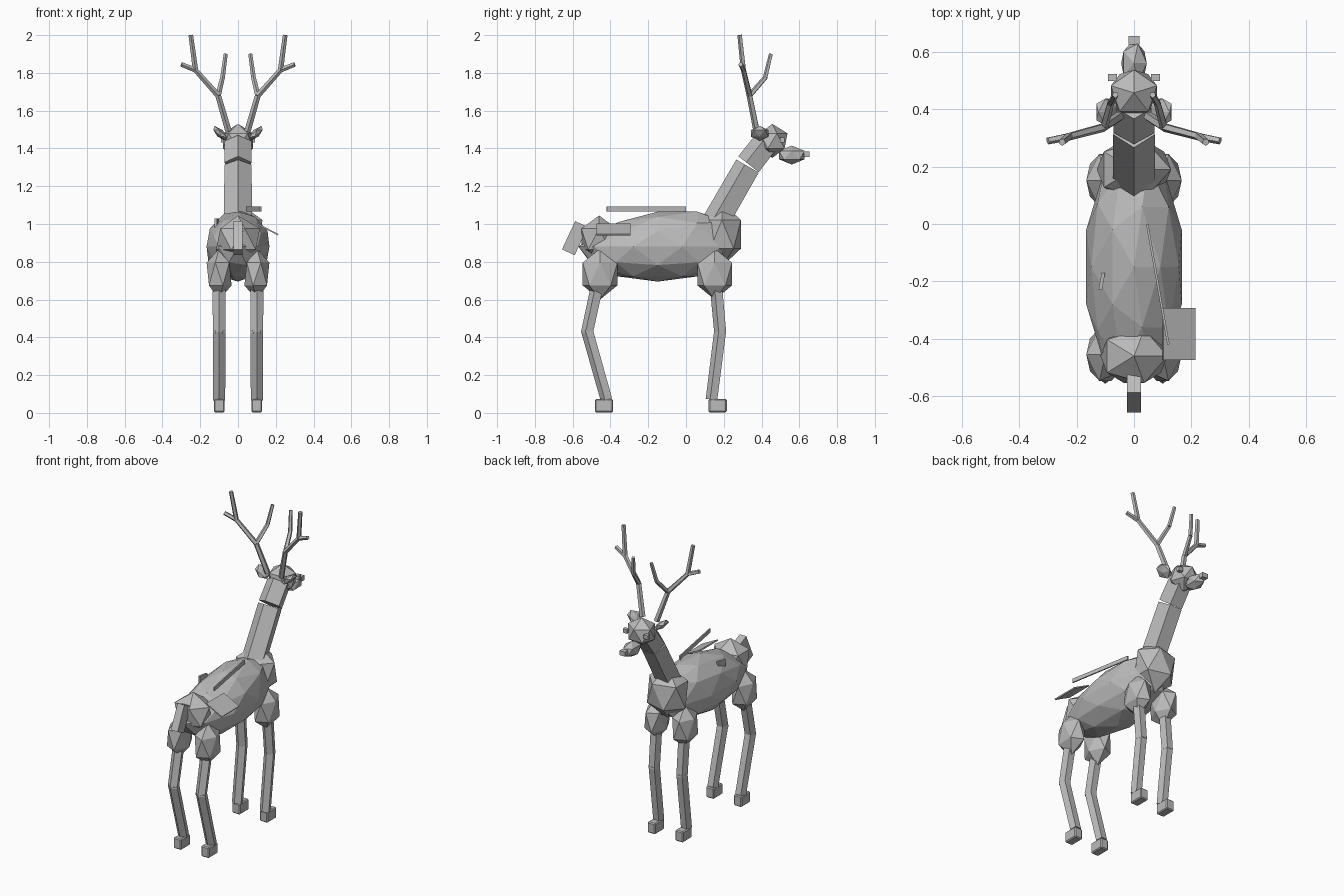
import bpy, bmesh, math
from mathutils import Vector, Matrix

if "Cube" in bpy.data.objects:
    bpy.data.objects.remove(bpy.data.objects["Cube"])

grey = bpy.data.materials.new("soft grey")
grey.diffuse_color = (0.5, 0.5, 0.5, 1)
grey.use_nodes = True
grey.node_tree.nodes["Principled BSDF"].inputs["Base Color"].default_value = grey.diffuse_color


def finish(name, bm):
    bmesh.ops.recalc_face_normals(bm, faces=bm.faces)
    me = bpy.data.meshes.new(name)
    bm.to_mesh(me)
    bm.free()
    me.materials.append(grey)
    ob = bpy.data.objects.new(name, me)
    bpy.context.collection.objects.link(ob)
    return ob


def blob(name, loc, radii, sub=1, rot=Matrix.Identity(4), mirror=False):
    """Faceted, scaled icosphere."""
    bm = bmesh.new()
    bmesh.ops.create_icosphere(bm, subdivisions=sub, radius=1)
    m = Matrix.Translation(loc) @ rot @ Matrix.Diagonal((*radii, 1))
    bm.transform(m)
    if mirror:
        bm.transform(Matrix.Scale(-1, 4, (1, 0, 0)))
    return finish(name, bm)


def box(name, loc, size, rot=Matrix.Identity(4), bevel=0):
    bm = bmesh.new()
    bmesh.ops.create_cube(bm, size=1)
    bm.transform(Matrix.Translation(loc) @ rot @ Matrix.Diagonal((*size, 1)))
    if bevel:
        bmesh.ops.bevel(bm, geom=bm.edges[:], offset=bevel, segments=1, affect='EDGES')
    return finish(name, bm)


def rods(name, segments, sides=5):
    """Straight prisms between point pairs, ridge turned to the rear."""
    bm = bmesh.new()
    for a, b, r0, r1 in segments:
        a, b = Vector(a), Vector(b)
        z = (b - a).normalized()
        y = Vector((0, -1, 0))
        y = (y - z * y.dot(z)).normalized()
        x = y.cross(z)
        m = Matrix((x, y, z)).transposed().to_4x4()
        m.translation = (a + b) / 2
        bmesh.ops.create_cone(bm, cap_ends=True, segments=sides, radius1=r0,
                              radius2=r1, depth=(b - a).length, matrix=m)
    return finish(name, bm)


# Body, with its upper half rising slightly towards the shoulders
body = blob("body", (0, -0.15, 0.88), (0.175, 0.42, 0.185), 2)
for v in body.data.vertices:
    if v.co.z > 0.9:
        v.co.z += 0.055 * (v.co.y + 0.15) / 0.42
blob("chest", (0, 0.19, 0.945), (0.145, 0.118, 0.17))
blob("rump", (0, -0.46, 0.92), (0.13, 0.11, 0.125))

# Tail
box("tail", (0, -0.588, 0.925), (0.048, 0.074, 0.165),
    Matrix.Rotation(math.radians(-25), 4, 'X'))

# Neck in two pieces
rods("neck_lower", [((0, 0.12, 0.935), (0, 0.332, 1.303), 0.078, 0.076)])
rods("neck_upper", [((0, 0.337, 1.312), (0, 0.425, 1.425), 0.076, 0.074)])

# Head, muzzle and nose
blob("head", (0, 0.457, 1.44), (0.08, 0.105, 0.09), 1,
     Matrix.Rotation(math.radians(90), 4, 'Z') @ Matrix.Diagonal((1.12, 0.9, 1, 1)))
blob("muzzle", (0, 0.56, 1.365), (0.05, 0.08, 0.05), 1)
box("nose", (0, 0.64, 1.37), (0.04, 0.03, 0.03))

for s, side in ((-1, "left"), (1, "right")):
    # Eyes and ears
    box(side + "_eye", (s * 0.075, 0.51, 1.445), (0.03, 0.024, 0.026))
    blob(side + "_ear", (0.095, 0.39, 1.48), (0.054, 0.055, 0.022), 1,
         Matrix.Rotation(math.radians(-42), 4, 'Y'), mirror=s < 0)

    # Antlers: main beam, upright and outer tips, inner tine
    fork = (s * 0.105, 0.337, 1.68)
    crown = (s * 0.225, 0.305, 1.815)
    elbow = (s * 0.082, 0.42, 1.775)
    rods(side + "_antler", [
        ((s * 0.05, 0.375, 1.49), fork, 0.018, 0.016),
        (fork, crown, 0.016, 0.014),
        (crown, (s * 0.30, 0.29, 1.845), 0.014, 0.013),
        (crown, (s * 0.25, 0.285, 2.0), 0.015, 0.013),
        (fork, elbow, 0.015, 0.013),
        (elbow, (s * 0.065, 0.45, 1.90), 0.013, 0.011)])

    # Legs: thigh, two straight shanks and a hoof
    for end, thigh, top, knee, ankle, hoof in (
            ("front", 0.152, 0.163, 0.185, 0.138, 0.168),
            ("hind", -0.455, -0.47, -0.522, -0.418, -0.435)):
        part = f"{end}_{side}_"
        x = s * 0.1
        blob(part + "thigh", (0.1, thigh, 0.735), (0.074, 0.108, 0.135), 1, mirror=s < 0)
        rods(part + "leg", [((x, top, 0.66), (x, knee, 0.42), 0.036, 0.035),
                            ((x, knee, 0.44), (x, ankle, 0.07), 0.035, 0.034)])
        box(part + "hoof", (x, hoof, 0.038), (0.056, 0.096, 0.07), bevel=0.006)

# Thin plates lying along the back and flanks
box("back_strip", (0.083, -0.21, 1.08), (0.008, 0.425, 0.025),
    Matrix.Rotation(math.radians(10), 4, 'Z'))
box("right_flank_plate", (0.157, -0.383, 0.972), (0.125, 0.18, 0.008),
    Matrix.Rotation(math.radians(27), 4, 'Y'))
box("left_flank_plate", (-0.112, -0.2, 1.0), (0.012, 0.06, 0.06),
    Matrix.Rotation(math.radians(-10), 4, 'Z'))
